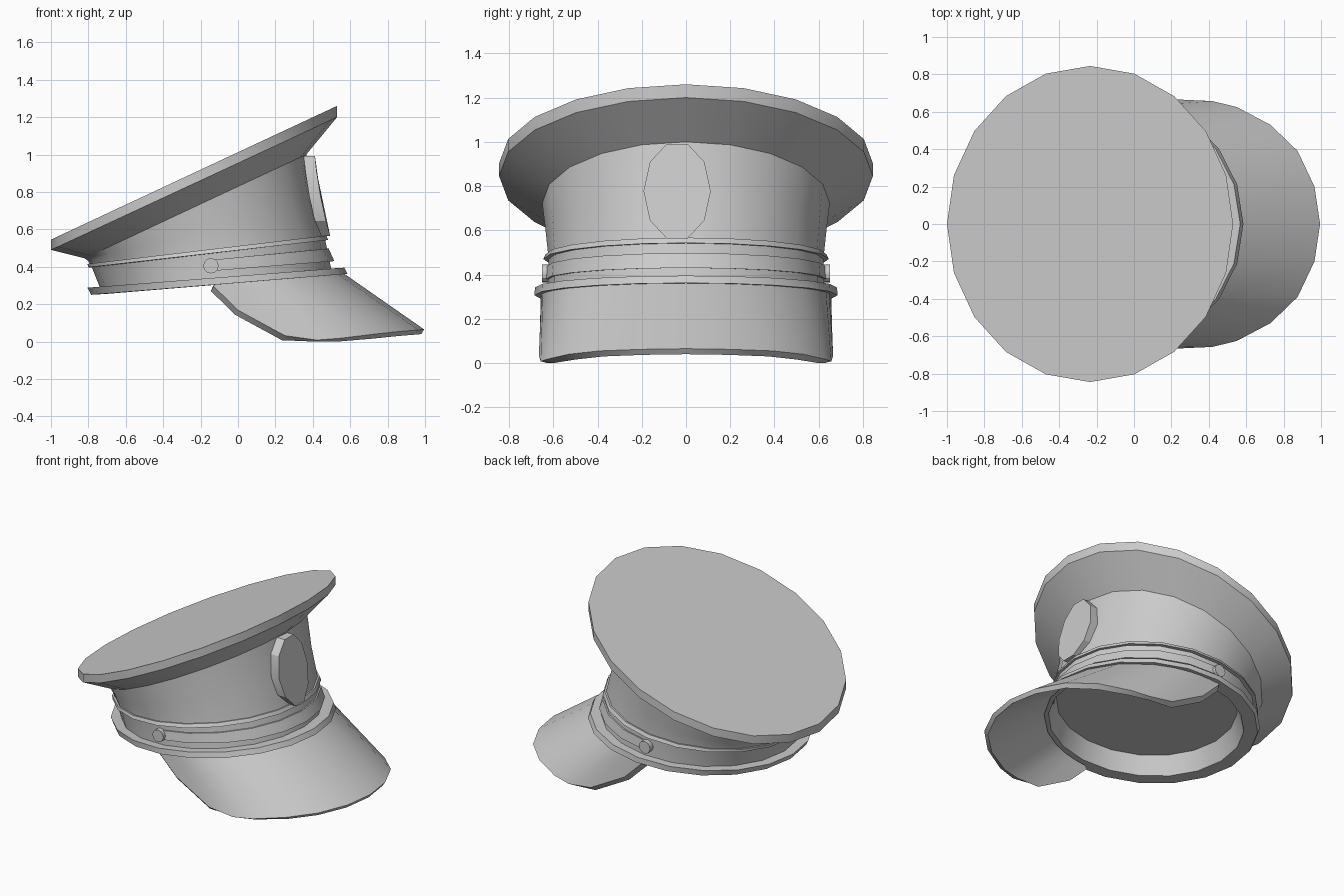
import bpy, bmesh, math
from mathutils import Vector, Matrix

if "Cube" in bpy.data.objects:
    bpy.data.objects.remove(bpy.data.objects["Cube"])

N = 20


def finish(bm, name, angle=30):
    bmesh.ops.recalc_face_normals(bm, faces=bm.faces)
    me = bpy.data.meshes.new(name)
    bm.to_mesh(me)
    bm.free()
    ob = bpy.data.objects.new(name, me)
    bpy.context.collection.objects.link(ob)
    bpy.ops.object.select_all(action='DESELECT')
    ob.select_set(True)
    bpy.context.view_layer.objects.active = ob
    bpy.ops.object.shade_smooth_by_angle(angle=math.radians(angle))
    return ob


def tilted_ring(back, front, ry, half=False):
    """Ellipse through back (x, z) and front (x, z) with half width ry."""
    (xb, zb), (xf, zf) = back, front
    pts = []
    steps = range(-N // 4, N // 4 + 1) if half else range(N)
    for i in steps:
        a = math.tau * i / N
        t = (1 + math.cos(a)) / 2
        pts.append((xb + (xf - xb) * t, ry * math.sin(a), zb + (zf - zb) * t))
    return pts


def loft(name, rows, closed=True, loop=False, caps=(False, False)):
    """Skin rows of points; closed wraps each row, loop joins last row to first."""
    bm = bmesh.new()
    vr = [[bm.verts.new(p) for p in row] for row in rows]
    pairs = list(zip(vr, vr[1:])) + ([(vr[-1], vr[0])] if loop else [])
    n = len(vr[0])
    for a, b in pairs:
        for i in range(n if closed else n - 1):
            j = (i + 1) % n
            bm.faces.new((a[i], a[j], b[j], b[i]))
    if caps[0]:
        bm.faces.new(vr[0])
    if caps[1]:
        bm.faces.new(vr[-1])
    if loop and not closed:
        bm.faces.new([r[0] for r in vr])
        bm.faces.new([r[-1] for r in vr])
    return finish(bm, name)


# Crown: flat top, rim, flared underside, wall and band
loft("crown", [
    tilted_ring((-1.0, 0.545), (0.53, 1.26), 0.845),
    tilted_ring((-1.0, 0.49), (0.53, 1.20), 0.845),
    tilted_ring((-0.82, 0.445), (0.365, 1.0), 0.65),
    tilted_ring((-0.80, 0.43), (0.405, 0.77), 0.635),
    tilted_ring((-0.785, 0.405), (0.465, 0.55), 0.622),
    tilted_ring((-0.735, 0.28), (0.50, 0.38), 0.625),
], caps=(True, False))

# Thin piping above the band
loft("upper_piping", [
    tilted_ring((-0.805, 0.415), (0.472, 0.567), 0.635),
    tilted_ring((-0.80, 0.397), (0.482, 0.543), 0.645),
    tilted_ring((-0.76, 0.397), (0.45, 0.540), 0.61),
    tilted_ring((-0.76, 0.415), (0.44, 0.562), 0.61),
], loop=True)

# Lower brim ring
loft("lower_ring", [
    tilted_ring((-0.805, 0.288), (0.568, 0.395), 0.683),
    tilted_ring((-0.785, 0.25), (0.585, 0.362), 0.685),
    tilted_ring((-0.70, 0.255), (0.505, 0.355), 0.60),
    tilted_ring((-0.71, 0.29), (0.49, 0.39), 0.60),
], loop=True)

# Inner lining with its ceiling
loft("lining", [
    tilted_ring((-0.70, 0.257), (0.505, 0.357), 0.60),
    tilted_ring((-0.655, 0.38), (0.45, 0.48), 0.565),
], caps=(False, True))

# Chin strap around the front half, flaring at its lower edge
loft("strap", [
    tilted_ring((-0.78, 0.375), (0.485, 0.497), 0.632, True),
    tilted_ring((-0.79, 0.325), (0.515, 0.43), 0.637, True),
    tilted_ring((-0.75, 0.325), (0.47, 0.43), 0.60, True),
    tilted_ring((-0.75, 0.375), (0.46, 0.497), 0.60, True),
], closed=False, loop=True)

# Buttons at the strap ends
for side, label in ((1, "left"), (-1, "right")):
    bm = bmesh.new()
    bmesh.ops.create_cone(
        bm, cap_ends=True, segments=12, radius1=0.041, radius2=0.041, depth=0.05,
        matrix=Matrix.Translation((-0.145, side * 0.627, 0.405))
        @ Matrix.Rotation(math.pi / 2, 4, 'X'))
    finish(bm, "button_" + label)

# Oval badge, leaning with the front wall
bm = bmesh.new()
bmesh.ops.create_cone(bm, cap_ends=True, segments=10, radius1=1, radius2=1, depth=0.06)
for v in bm.verts:
    y, z = v.co.y * 0.152 - 0.04, v.co.x * 0.225
    x = 0.411 + v.co.z - z * 0.19 + 0.25 * z * z
    v.co = (x, y, 0.777 + z)
finish(bm, "badge")

# Visor: inner angle on the ring, then outer edge point, for one half
half = [
    (0, 0.995, 0.0, 0.065), (18, 0.965, 0.20, 0.062), (36, 0.875, 0.39, 0.055),
    (54, 0.73, 0.53, 0.04), (66, 0.55, 0.625, 0.018), (75, 0.42, 0.657, 0.008),
    (81, 0.25, 0.665, 0.032), (86, 0.0, 0.66, 0.168), (91, -0.13, 0.657, 0.295),
]
rim = [(-a, x, -y, z) for a, x, y, z in reversed(half[1:])] + half
inner, outer = [], []
for a, x, y, z in rim:
    t = math.radians(a)
    ix = -0.11 + 0.665 * math.cos(t)
    inner.append(Vector((ix, 0.655 * math.sin(t), 0.317 + 0.082 * (ix + 0.11))))
    outer.append(Vector((x, y, z)))
# underside is the same sheet pulled inward and down
under = lambda p: Vector((p.x - 0.015, p.y * 0.955, max(p.z - 0.025, 0.0)))
loft("visor", [inner, outer, [under(p) for p in outer], [under(p) for p in inner]],
     closed=False, loop=True)
